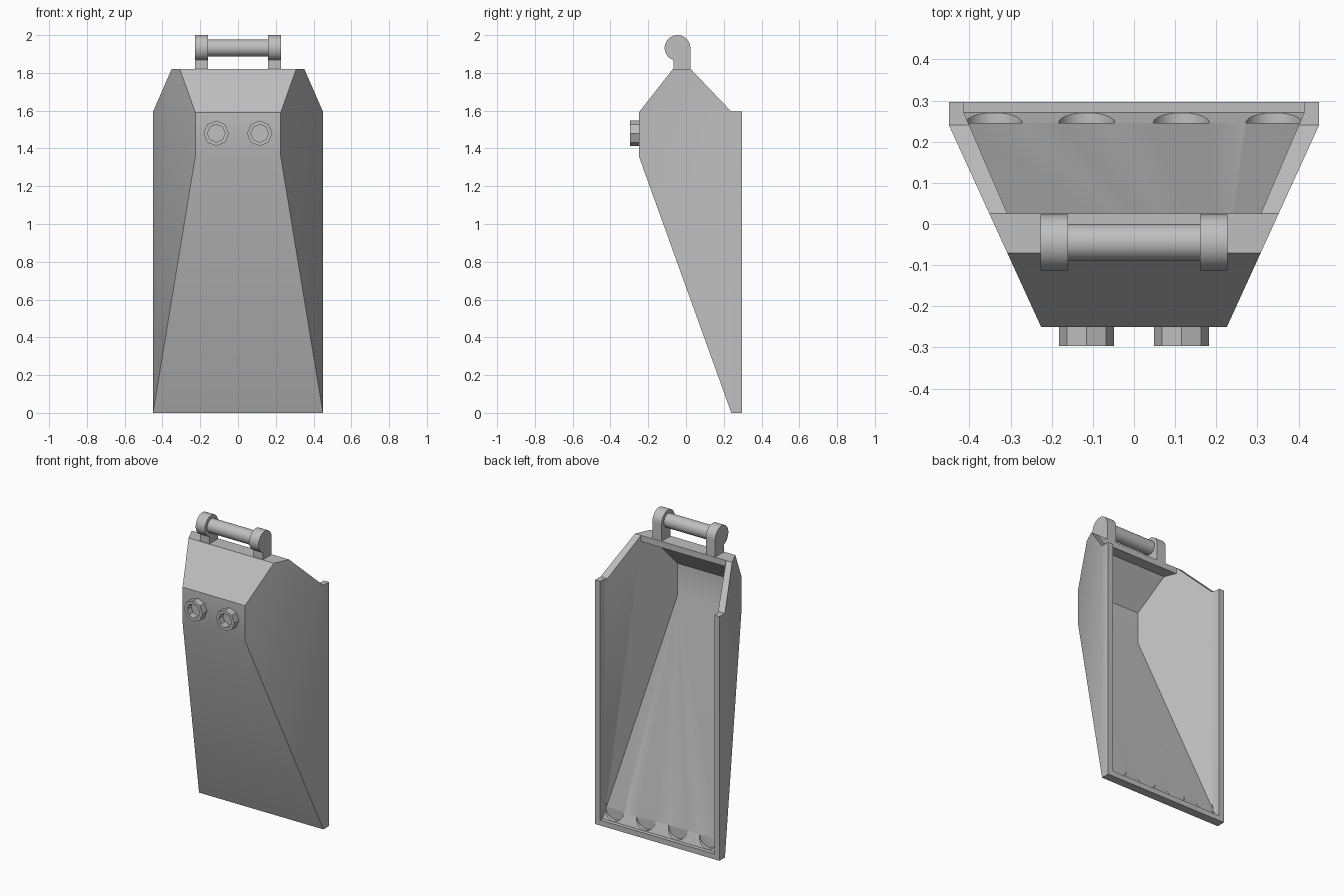
import bpy, bmesh, math
from mathutils import Matrix, Vector

if "Cube" in bpy.data.objects:
    bpy.data.objects.remove(bpy.data.objects["Cube"])

GREY = (0.52, 0.52, 0.52, 1)
metal = bpy.data.materials.new("grey metal")
metal.use_nodes = True
metal.diffuse_color = GREY
metal.node_tree.nodes["Principled BSDF"].inputs["Base Color"].default_value = GREY


def finish(bm, name):
    bmesh.ops.recalc_face_normals(bm, faces=bm.faces)
    mesh = bpy.data.meshes.new(name)
    bm.to_mesh(mesh)
    bm.free()
    mesh.materials.append(metal)
    obj = bpy.data.objects.new(name, mesh)
    bpy.context.collection.objects.link(obj)
    return obj


def activate(obj):
    bpy.ops.object.select_all(action='DESELECT')
    obj.select_set(True)
    bpy.context.view_layer.objects.active = obj


def smooth(obj):
    activate(obj)
    bpy.ops.object.shade_smooth_by_angle(angle=math.radians(30))


def cut(obj, cutter):
    mod = obj.modifiers.new("cut", 'BOOLEAN')
    mod.operation = 'DIFFERENCE'
    mod.solver = 'EXACT'
    mod.object = cutter
    activate(obj)
    bpy.ops.object.modifier_apply(modifier=mod.name)
    bpy.data.objects.remove(cutter)


def flared(name, profile, base, flare, depth):
    """Side profile (y, z) whose half width grows with y, with a straight back."""
    bm = bmesh.new()
    sides = [[bm.verts.new((s * (base + flare * y), y, z)) for y, z in profile]
             for s in (-1, 1)]
    for ring in sides:
        bm.faces.new(ring)
    n = len(profile)
    for i in range(n):
        j = (i + 1) % n
        back = bm.faces.new((sides[0][i], sides[0][j], sides[1][j], sides[1][i]))
    # the last face closes the profile at the back
    out = bmesh.ops.extrude_face_region(bm, geom=[back])["geom"]
    moved = [v for v in out if isinstance(v, bmesh.types.BMVert)]
    bmesh.ops.translate(bm, verts=moved, vec=(0, depth, 0))
    if back.is_valid:
        bm.faces.remove(back)
    return finish(bm, name)


def cylinder(name, centre, radius, length, axis, sides=40):
    bm = bmesh.new()
    turn = Matrix.Rotation(math.pi / 2, 4, 'Y' if axis == 'X' else 'X')
    bmesh.ops.create_cone(bm, cap_ends=True, segments=sides, radius1=radius,
                          radius2=radius, depth=length,
                          matrix=Matrix.Translation(centre) @ turn)
    return finish(bm, name)


# hollow tapered shell, open at the back
shell = flared("shell", [(0.24, 0), (-0.25, 1.36), (-0.25, 1.59), (-0.07, 1.82),
                         (0.025, 1.82), (0.24, 1.595)], 0.34, 0.457, 0.057)
cavity = flared("cavity", [(0.271, 0.035), (-0.21, 1.37), (-0.21, 1.575), (-0.05, 1.78),
                           (0.025, 1.78), (0.025, 1.9), (0.271, 1.9)], 0.297, 0.43, 0.2)
cut(shell, cavity)

# row of round recesses inside the lower edge
for x in (-0.34, -0.115, 0.115, 0.34):
    cut(shell, cylinder("recess", (x, 0.2725, 0.105), 0.068, 0.055, 'Y'))
smooth(shell)

# eight-sided sockets on the front
for side, s in (("right", -1), ("left", 1)):
    socket = cylinder(side + "_socket", (s * 0.115, -0.272, 1.48), 0.067, 0.05, 'Y', 8)
    cut(socket, cylinder("bore", (s * 0.115, -0.297, 1.48), 0.047, 0.09, 'Y', 8))

# handle: two rounded brackets joined by a bar
HUB_Y, HUB_Z, HUB_R = -0.045, 1.932, 0.068
for side, s in (("right", -1), ("left", 1)):
    start, end = math.radians(-0.0), math.radians(252)
    outline = [(HUB_Y + HUB_R * math.cos(start + (end - start) * i / 30),
                HUB_Z + HUB_R * math.sin(start + (end - start) * i / 30))
               for i in range(31)]
    foot = outline[-1][0]
    outline += [(foot, 1.815), (HUB_Y + HUB_R, 1.815)]
    bm = bmesh.new()
    face = bm.faces.new([bm.verts.new((s * 0.16, y, z)) for y, z in outline])
    out = bmesh.ops.extrude_face_region(bm, geom=[face])["geom"]
    bmesh.ops.translate(bm, verts=[v for v in out if isinstance(v, bmesh.types.BMVert)],
                        vec=Vector((s * 0.067, 0, 0)))
    if face.is_valid and len(face.edges[0].link_faces) > 2:
        bm.faces.remove(face)
    smooth(finish(bm, side + "_bracket"))

smooth(cylinder("handle_bar", (0, HUB_Y, HUB_Z), 0.045, 0.34, 'X'))
